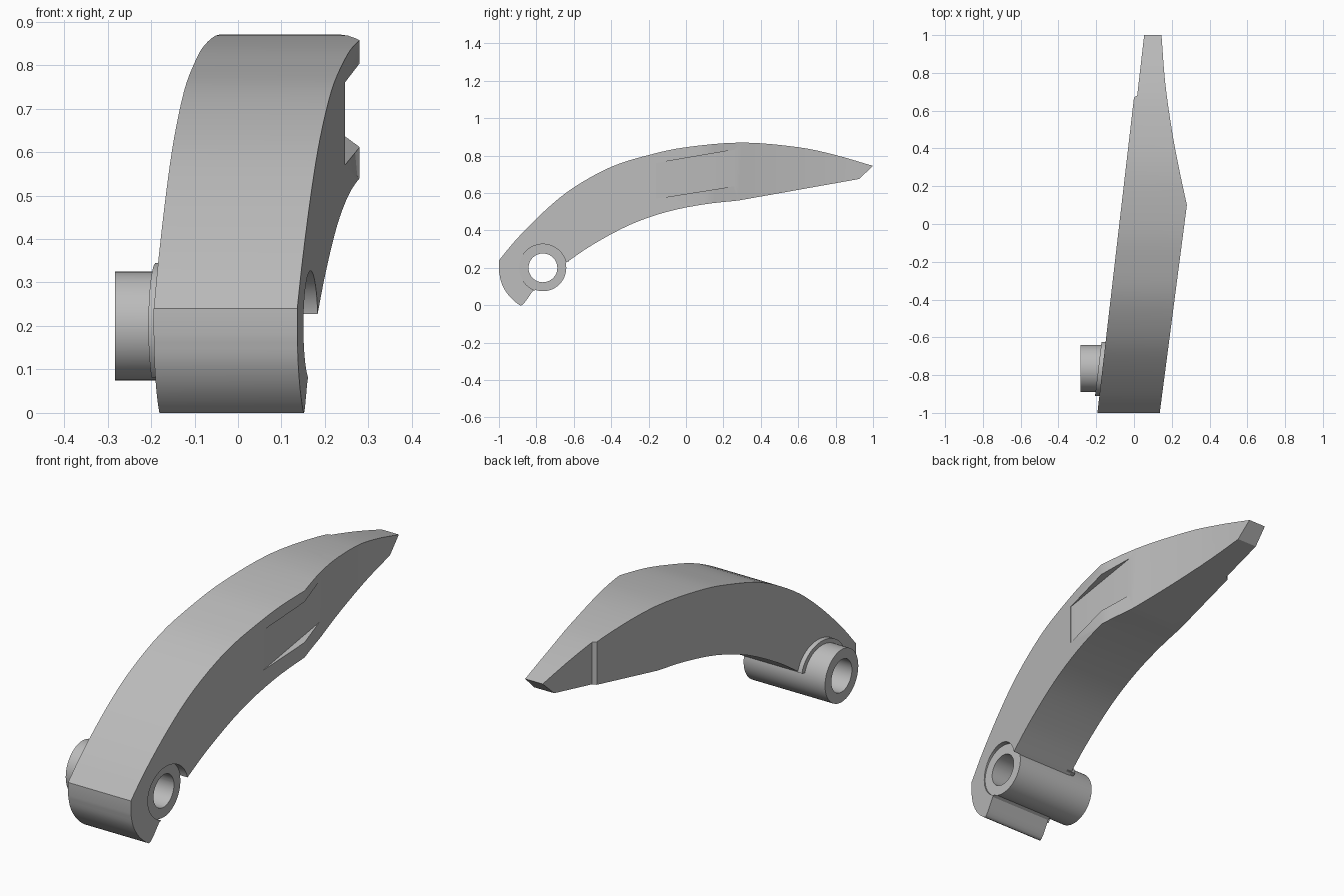
import bpy
import bmesh
import math
from mathutils import Vector

cube = bpy.data.objects.get("Cube")
if cube:
    bpy.data.objects.remove(cube, do_unlink=True)

grey = bpy.data.materials.new("plain grey")
grey.use_nodes = True
grey.diffuse_color = (0.5, 0.5, 0.5, 1)
grey.node_tree.nodes["Principled BSDF"].inputs["Base Color"].default_value = (0.5, 0.5, 0.5, 1)

HUB_Y, HUB_Z, HUB_R, HOLE_R = -0.765, 0.2, 0.125, 0.077


def spline(points, steps=4):
    """Smooth curve through the points."""
    p = [Vector(q) for q in points]
    p = [2 * p[0] - p[1]] + p + [2 * p[-1] - p[-2]]
    out = []
    for a, b, c, d in zip(p, p[1:], p[2:], p[3:]):
        for i in range(steps):
            t = i / steps
            out.append(b + (c - a) * t / 2 + (2 * a - 5 * b + 4 * c - d) * t**2 / 2
                       + (3 * b - a - 3 * c + d) * t**3 / 2)
    return [tuple(q) for q in out] + [tuple(points[-1])]


def arc(radius, start, end, n):
    angles = [math.radians(start + (end - start) * i / n) for i in range(n + 1)]
    return [(HUB_Y + radius * math.cos(a), HUB_Z + radius * math.sin(a)) for a in angles]


def prism(name, near, far):
    """Solid between two matching outlines."""
    bm = bmesh.new()
    a = [bm.verts.new(v) for v in near]
    b = [bm.verts.new(v) for v in far]
    bm.faces.new(a)
    bm.faces.new(b[::-1])
    for i in range(len(a)):
        j = (i + 1) % len(a)
        bm.faces.new((a[j], a[i], b[i], b[j]))
    bmesh.ops.recalc_face_normals(bm, faces=bm.faces)
    mesh = bpy.data.meshes.new(name)
    bm.to_mesh(mesh)
    bm.free()
    mesh.materials.append(grey)
    obj = bpy.data.objects.new(name, mesh)
    bpy.context.collection.objects.link(obj)
    return obj


def side_prism(name, outline, x0, x1):
    return prism(name, [(x0, y, z) for y, z in outline], [(x1, y, z) for y, z in outline])


def select(obj):
    bpy.ops.object.select_all(action="DESELECT")
    obj.select_set(True)
    bpy.context.view_layer.objects.active = obj


def combine(obj, other, operation):
    mod = obj.modifiers.new(operation.lower(), "BOOLEAN")
    mod.operation, mod.object, mod.solver = operation, other, "EXACT"
    select(obj)
    bpy.ops.object.modifier_apply(modifier=mod.name)
    bpy.data.objects.remove(other, do_unlink=True)


# Curved arm: side profile trimmed by the plan outline
top = spline([(-1, 0.24), (-0.9, 0.36), (-0.75, 0.51), (-0.6, 0.63), (-0.4, 0.74), (-0.2, 0.803),
              (0, 0.845), (0.3, 0.87), (0.6, 0.845), (0.8, 0.803), (1, 0.745)])
belly = spline([(0.28, 0.56), (0.1, 0.54), (-0.1, 0.5), (-0.3, 0.43), (-0.5, 0.323), (-0.645, 0.225)])
heel = spline([(-0.82, 0.075), (-0.872, 0.005), (-0.9, 0.008), (-0.95, 0.055), (-0.985, 0.115), (-1, 0.18)])
arm = side_prism("curved_arm", top + [(0.925, 0.675)] + belly + [(-0.72, 0.2), (-0.765, 0.1)] + heel, -0.5, 0.5)

right_edge = spline([(0.28, 0.1), (0.237, 0.3), (0.2, 0.5), (0.165, 0.75), (0.145, 1.01)])
plan = [(-0.195, -1.01), (0.135, -1.01)] + right_edge + [(0.055, 1.01), (0.017, 0.68), (0, 0.67)]
trim = prism("plan_trim", [(x, y, -0.1) for x, y in plan], [(x, y, 1) for x, y in plan])
combine(arm, trim, "INTERSECT")

# Shallow flat in the middle of the side ridge
flat = [(-0.16, 0.76), (0.28, 0.835), (0.28, 0.64), (-0.16, 0.57)]
combine(arm, side_prism("ridge_flat", flat, 0.245, 0.4), "DIFFERENCE")

# Pivot tube with recessed end and bore
combine(arm, side_prism("end_recess", arc(HUB_R + 0.002, 0, 352.5, 47), 0.145, 0.4), "DIFFERENCE")
combine(arm, side_prism("pivot_tube", arc(HUB_R, 0, 352.5, 47), -0.283, 0.145), "UNION")
combine(arm, side_prism("bore", arc(HOLE_R, 0, 352.5, 47), -0.5, 0.5), "DIFFERENCE")

# Raised collar around the tube, lying on the slanted side
ring = arc(0.145, 14, 235, 30) + arc(HUB_R - 0.01, 235, 14, 30)
collar = prism("pivot_collar",
               [(-0.085 + 0.12 * -y * -1 - 0.012, y, z) for y, z in ring],
               [(-0.05 + 0.12 * y, y, z) for y, z in ring])

for obj in (arm, collar):
    select(obj)
    bpy.ops.object.shade_smooth_by_angle(angle=math.radians(30))
